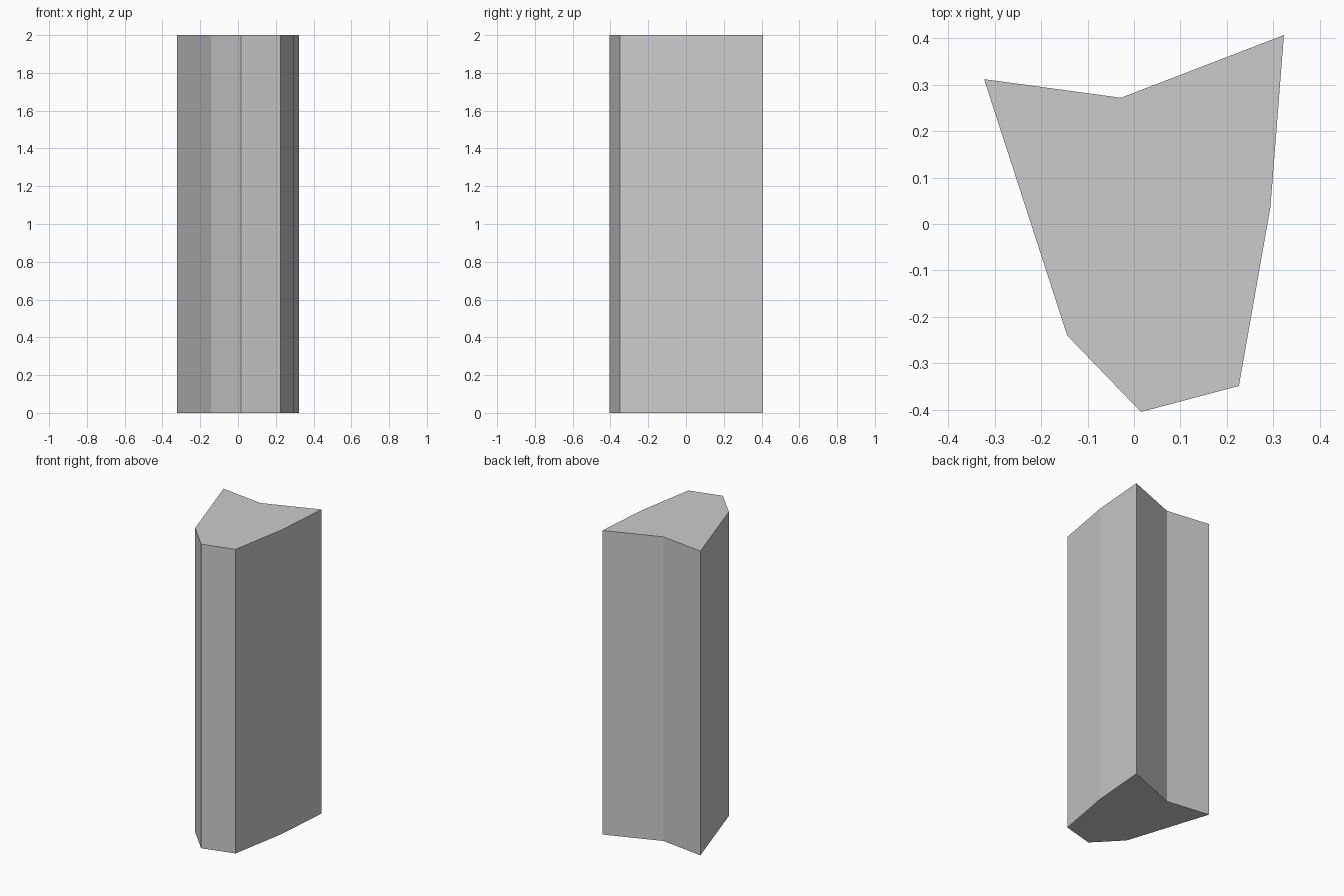
import bpy
import bmesh

if "Cube" in bpy.data.objects:
    bpy.data.objects.remove(bpy.data.objects["Cube"])

HEIGHT = 2.0

# Outline of the column seen from above, counter-clockwise
outline = [
    (-0.323, 0.312), (-0.144, -0.240), (0.015, -0.405), (0.226, -0.349),
    (0.294, 0.037), (0.323, 0.407), (-0.028, 0.272),
]

# Faceted column: extrude the outline straight up
bm = bmesh.new()
base = bm.faces.new([bm.verts.new((x, y, 0)) for x, y in outline])
ret = bmesh.ops.extrude_face_region(bm, geom=[base], use_keep_orig=True)
top = [v for v in ret["geom"] if isinstance(v, bmesh.types.BMVert)]
bmesh.ops.translate(bm, verts=top, vec=(0, 0, HEIGHT))
bmesh.ops.recalc_face_normals(bm, faces=bm.faces)

mesh = bpy.data.meshes.new("stone_column")
bm.to_mesh(mesh)
bm.free()
column = bpy.data.objects.new("stone_column", mesh)
bpy.context.collection.objects.link(column)
